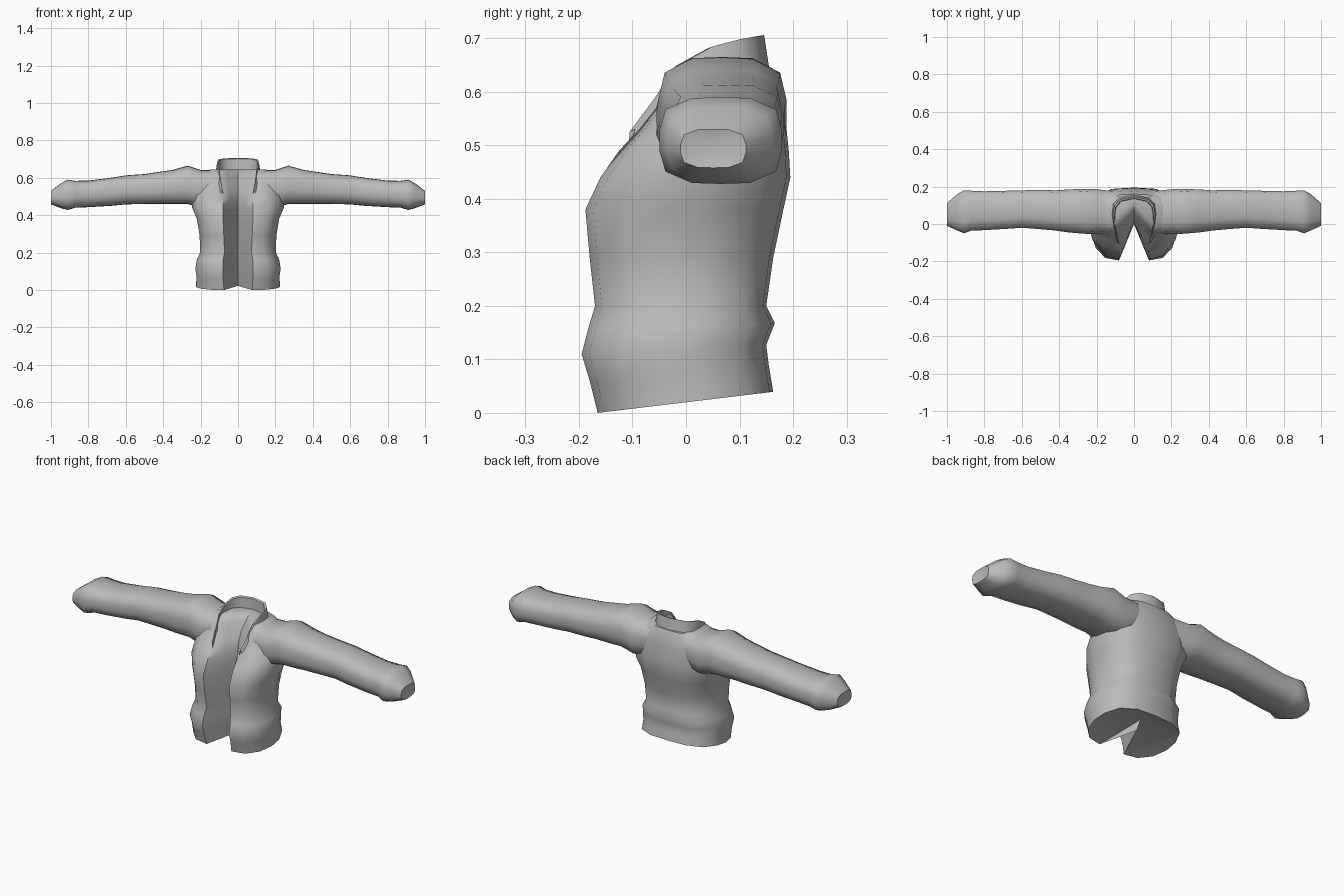
import bpy, bmesh, math

if "Cube" in bpy.data.objects:
    bpy.data.objects.remove(bpy.data.objects["Cube"])

fabric = bpy.data.materials.new("grey fabric")
fabric.diffuse_color = (0.5, 0.5, 0.5, 1)
fabric.use_nodes = True
fabric.node_tree.nodes["Principled BSDF"].inputs["Base Color"].default_value = fabric.diffuse_color


def finish(name, bm, angle=55):
    bmesh.ops.remove_doubles(bm, verts=bm.verts, dist=0.0005)
    bmesh.ops.recalc_face_normals(bm, faces=bm.faces)
    mesh = bpy.data.meshes.new(name)
    bm.to_mesh(mesh)
    bm.free()
    mesh.materials.append(fabric)
    ob = bpy.data.objects.new(name, mesh)
    bpy.context.collection.objects.link(ob)
    bpy.ops.object.select_all(action='DESELECT')
    ob.select_set(True)
    bpy.context.view_layer.objects.active = ob
    bpy.ops.object.shade_smooth_by_angle(angle=math.radians(angle))
    return ob


def loft(bm, rings, closed=True):
    vr = [[bm.verts.new(p) for p in r] for r in rings]
    for a, b in zip(vr, vr[1:]):
        n = len(a)
        for i in range(n if closed else n - 1):
            j = (i + 1) % n
            bm.faces.new((a[i], a[j], b[j], b[i]))
    return vr


def fan(bm, ring, centre):
    c = bm.verts.new(centre)
    for i, v in enumerate(ring):
        bm.faces.new((v, ring[(i + 1) % len(ring)], c))


# Torso: heart-shaped sections, the open front folding in to a crease
# z, half width, front y, back y, front edge x, crease y
levels = [
    (0.00, .225, -.165, .163, .075, .02),
    (0.06, .222, -.180, .155, .080, .01),
    (0.11, .228, -.195, .150, .080, .00),
    (0.16, .220, -.182, .166, .080, .00),
    (0.20, .203, -.170, .150, .072, .00),
    (0.29, .205, -.180, .163, .076, .00),
    (0.38, .220, -.188, .182, .080, .00),
    (0.44, .245, -.160, .195, .080, .00),
    (0.49, .245, -.125, .192, .080, .00),
    (0.53, .240, -.088, .188, .088, .01),
    (0.57, .230, -.056, .183, .098, .03),
    (0.61, .200, -.045, .176, .102, .07),
    (0.645, .150, -.012, .160, .108, .11),
]


def torso_ring(z, w, yf, yb, xe, yc):
    d = yb - yf
    half = [(xe, yf), (xe + (w - xe) * .50, yf + d * .04),
            (xe + (w - xe) * .85, yf + d * .20), (w, yf + d * .42),
            (w * .98, yf + d * .64), (w * .83, yf + d * .86),
            (w * .48, yf + d * .98)]
    loop = [(0, yc), (xe * .55, yc + (yf - yc) * .55)] + half + [(0, yb)]
    loop += [(-x, y) for x, y in reversed(loop[1:-1])]
    tilt = max(0, 1 - z / .2) * .12           # hem rises to the back
    return [(x, y, z + tilt * max(0, y + .165)) for x, y in loop]


bm = bmesh.new()
rings = loft(bm, [torso_ring(*l) for l in levels])
fan(bm, rings[0], (0, .05, .07))
fan(bm, rings[-1], (0, .13, .645))
finish("jacket_body", bm)

# Sleeves: squarish sections along x
# x, front y, back y, bottom z, top z
sleeve = [
    (.10, -.050, .175, .47, .640),
    (.20, -.055, .186, .44, .642),
    (.27, -.052, .188, .46, .665),
    (.35, -.045, .185, .46, .642),
    (.42, -.035, .180, .46, .632),
    (.50, -.028, .183, .46, .620),
    (.60, -.020, .180, .458, .613),
    (.68, -.026, .178, .450, .600),
    (.80, -.033, .175, .443, .585),
    (.87, -.036, .178, .440, .584),
    (.91, -.050, .180, .428, .590),
    (.945, -.035, .160, .437, .572),
    (1.0, -.010, .112, .458, .530),
]


def sleeve_ring(x, y0, y1, z0, z1, n=14):
    pts = []
    for i in range(n):
        a = 2 * math.pi * (i + .5) / n
        c, s = math.cos(a), math.sin(a)
        k = (abs(c) ** 3.5 + abs(s) ** 3.5) ** (-1 / 3.5)
        pts.append((x, (y0 + y1) / 2 + c * k * (y1 - y0) / 2,
                    (z0 + z1) / 2 + s * k * (z1 - z0) / 2))
    return pts


for side, name in ((1, "left_sleeve"), (-1, "right_sleeve")):
    bm = bmesh.new()
    rings = loft(bm, [[(side * x, y, z) for x, y, z in sleeve_ring(*s)]
                      for s in sleeve])
    bm.faces.new(rings[0])
    fan(bm, rings[-1], (side * .99, .05, .495))
    finish(name, bm)

# Collar: a standing band around the back of the neck, ending in lapels
# x, y, base z, top z
half = [(.088, -.095, .505, .530), (.100, -.050, .560, .590),
        (.108, -.010, .600, .652), (.112, .050, .615, .685),
        (.105, .100, .625, .698), (.075, .132, .630, .704),
        (0, .146, .630, .706)]
path = half + [(-x, y, a, b) for x, y, a, b in reversed(half[:-1])]
bm = bmesh.new()
loft(bm, [[(x * 1.08, y * 1.08, a) for x, y, a, b in path],
          [(x, y, b) for x, y, a, b in path],
          [(x * .93, y - .010, b - .004) for x, y, a, b in path],
          [(x * .90, y - .012, a) for x, y, a, b in path]], closed=False)
finish("collar", bm, 40)
